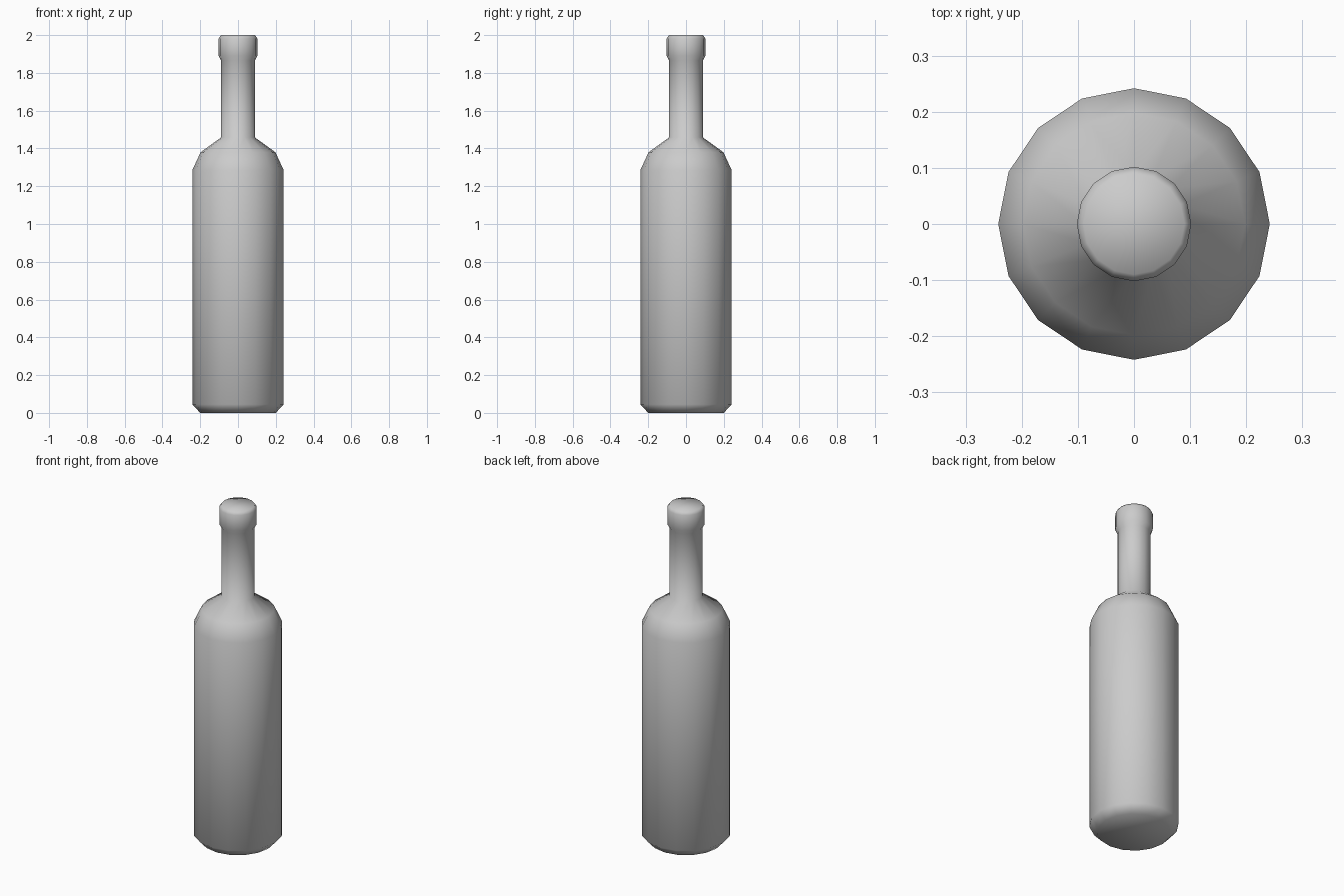
import bpy, bmesh
from math import cos, sin, tau

if "Cube" in bpy.data.objects:
    bpy.data.objects.remove(bpy.data.objects["Cube"])

SIDES = 16

# Bottle outline: (radius, height) from base to rim
PROFILE = [
    (0.20, 0.0), (0.242, 0.045),       # base bevel
    (0.242, 1.285), (0.198, 1.38),     # body and shoulder
    (0.09, 1.458), (0.09, 1.865),      # neck
    (0.102, 1.89), (0.102, 1.982),     # collar
    (0.09, 2.0),                       # rim
]


def lathe(name, profile, sides):
    bm = bmesh.new()
    rings = [[bm.verts.new((r * cos(tau * i / sides), r * sin(tau * i / sides), z))
              for i in range(sides)] for r, z in profile]
    for low, high in zip(rings, rings[1:]):
        for i in range(sides):
            j = (i + 1) % sides
            bm.faces.new((low[i], low[j], high[j], high[i]))
    # closed base and top
    bm.faces.new(rings[0][::-1])
    bm.faces.new(rings[-1])
    for f in bm.faces:
        f.smooth = True
    mesh = bpy.data.meshes.new(name)
    bm.to_mesh(mesh)
    bm.free()
    obj = bpy.data.objects.new(name, mesh)
    bpy.context.collection.objects.link(obj)
    return obj


# Whole bottle as one turned, smooth-shaded surface
lathe("bottle", PROFILE, SIDES)
